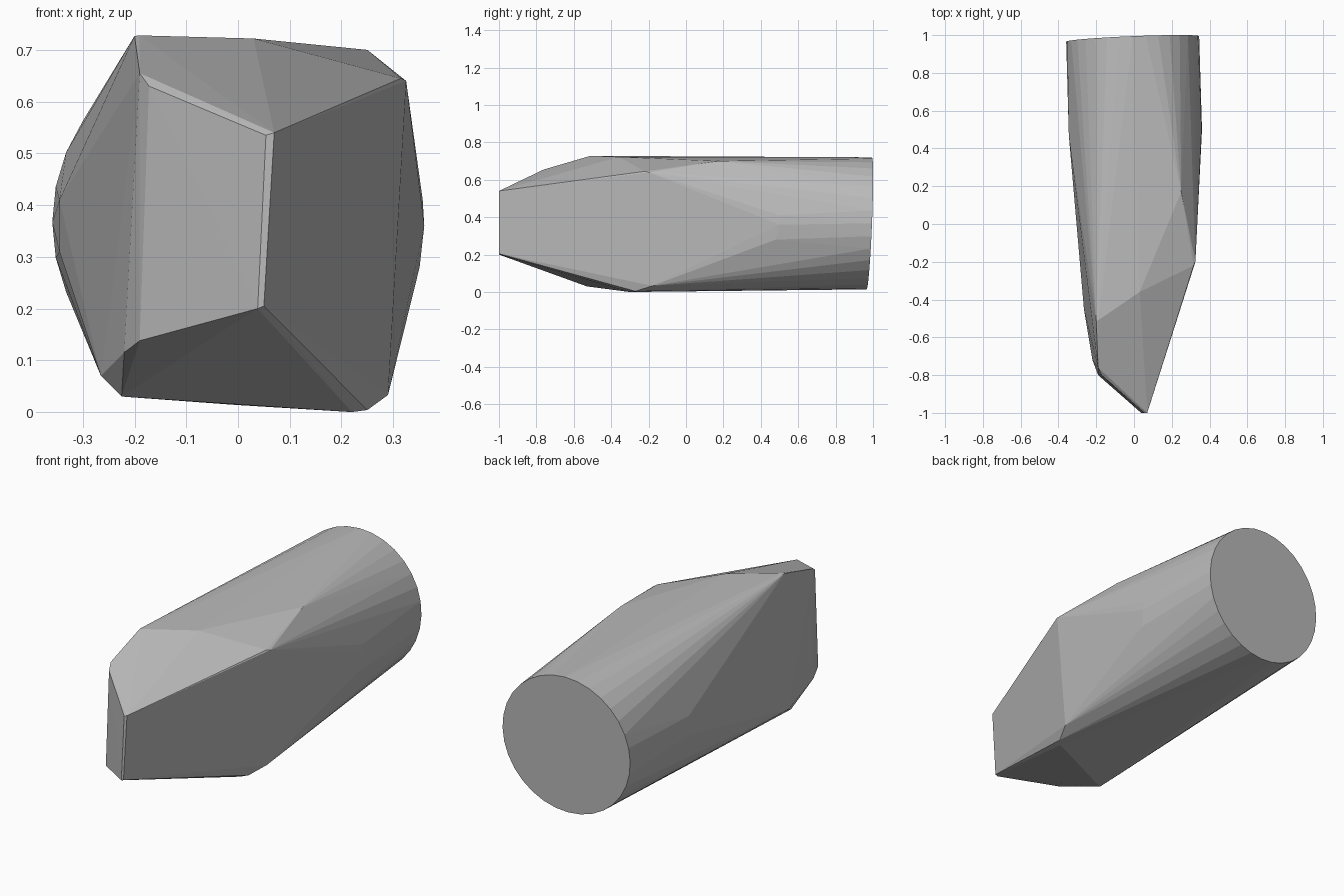
import bpy, bmesh, math

if "Cube" in bpy.data.objects:
    bpy.data.objects.remove(bpy.data.objects["Cube"])

# Rounded tail: a slightly tilted round end cap
pts = []
N = 32
for i in range(N):
    a = 2 * math.pi * i / N
    c, s = math.cos(a), math.sin(a)
    pts.append((-0.007 + 0.352 * c, 0.98 + 0.0145 * c + 0.0145 * s, 0.367 + 0.353 * s))

# Upright front cutting edge
pts += [(0.07, -1, 0.54), (0.054, -1, 0.535), (0.05, -1, 0.205), (0.038, -1, 0.20)]

# Left end of the bevelled front face
pts += [(-0.172, -0.80, 0.63), (-0.19, -0.76, 0.655),
        (-0.19, -0.80, 0.138), (-0.22, -0.72, 0.115)]

# Shoulders where the nose meets the body
pts += [(-0.20, -0.51, 0.727), (-0.19, -0.51, 0.728), (0.03, -0.36, 0.722),
        (0.25, 0.17, 0.70), (0.325, -0.20, 0.64), (0.315, -0.22, 0.645),
        (0.29, -0.18, 0.033), (0.25, -0.27, 0.004), (0.22, -0.30, 0.0),
        (-0.225, -0.53, 0.03), (-0.265, -0.45, 0.07)]

# Side swellings at mid body
pts += [(-0.345, 0.47, z) for z in (0.31, 0.41)]
pts += [(0.36, 0.50, 0.36), (0.357, 0.50, 0.41), (0.351, 0.48, 0.28)]

# Solid body wrapped around the outline points
bm = bmesh.new()
for p in pts:
    bm.verts.new(p)
res = bmesh.ops.convex_hull(bm, input=bm.verts[:])
loose = [v for v in bm.verts if not v.link_faces]
bmesh.ops.delete(bm, geom=loose, context='VERTS')
bmesh.ops.dissolve_limit(bm, angle_limit=math.radians(0.6), verts=bm.verts[:], edges=bm.edges[:])
bmesh.ops.recalc_face_normals(bm, faces=bm.faces[:])

mesh = bpy.data.meshes.new("faceted_body")
bm.to_mesh(mesh)
bm.free()
body = bpy.data.objects.new("faceted_body", mesh)
bpy.context.collection.objects.link(body)

# Plain grey
grey = bpy.data.materials.new("light grey")
grey.diffuse_color = (0.5, 0.5, 0.5, 1)
grey.use_nodes = True
grey.node_tree.nodes["Principled BSDF"].inputs["Base Color"].default_value = grey.diffuse_color
mesh.materials.append(grey)
